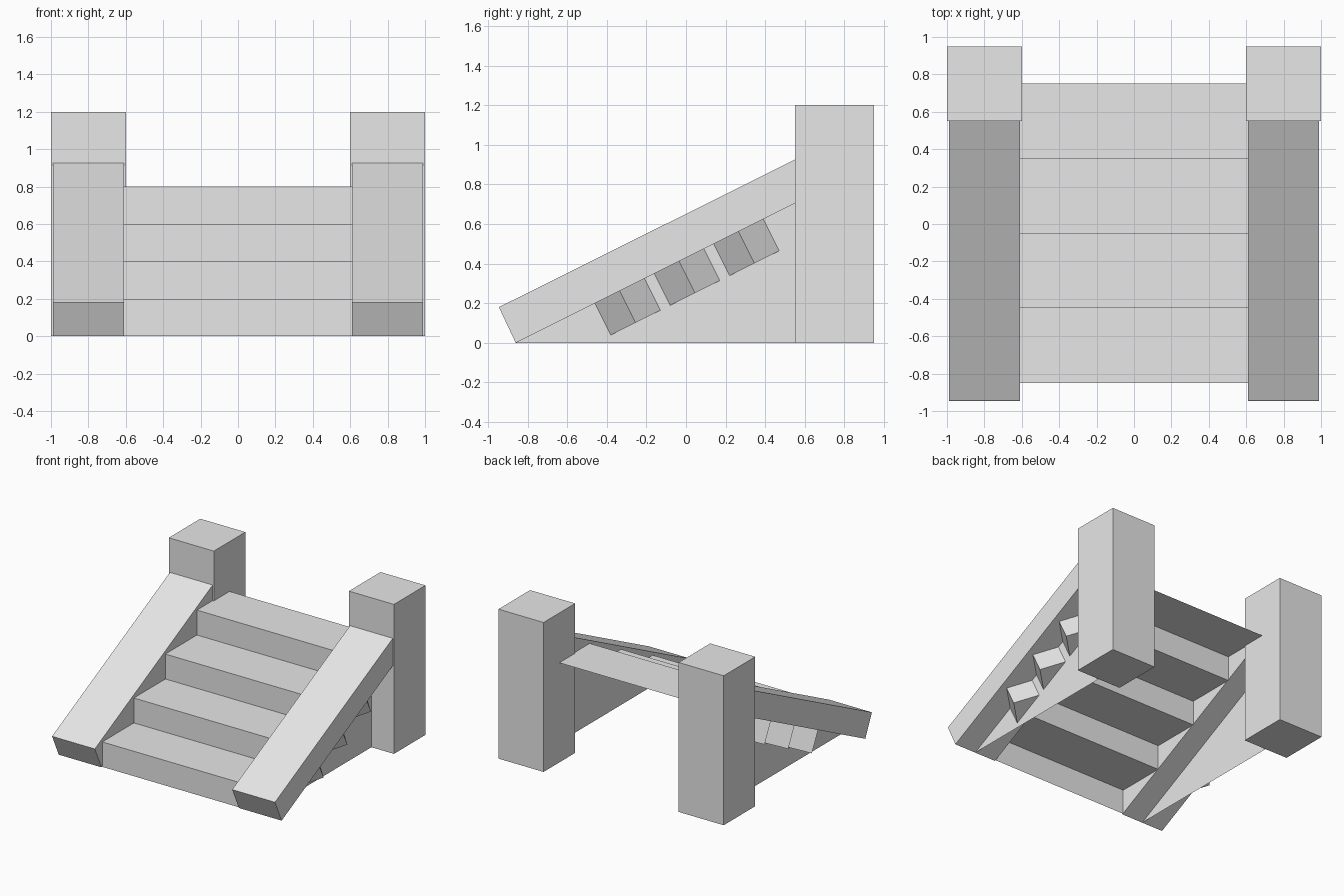
import bpy
import bmesh
from mathutils import Vector

if "Cube" in bpy.data.objects:
    bpy.data.objects.remove(bpy.data.objects["Cube"], do_unlink=True)

stone = bpy.data.materials.new("light_grey_stone")
stone.use_nodes = True
GREY = (0.8, 0.8, 0.8, 1.0)
stone.diffuse_color = GREY
stone.node_tree.nodes["Principled BSDF"].inputs["Base Color"].default_value = GREY


def finish(name, bm):
    """Turn a bmesh into a named object with the stone material."""
    bmesh.ops.recalc_face_normals(bm, faces=bm.faces)
    mesh = bpy.data.meshes.new(name)
    bm.to_mesh(mesh)
    bm.free()
    mesh.materials.append(stone)
    obj = bpy.data.objects.new(name, mesh)
    bpy.context.collection.objects.link(obj)
    return obj


def extrude_profile(name, profile, x0, x1):
    """Closed side profile of (y, z) points swept along x."""
    bm = bmesh.new()
    face = bm.faces.new([bm.verts.new((x0, y, z)) for y, z in profile])
    swept = bmesh.ops.extrude_face_region(bm, geom=[face], use_keep_orig=True)
    moved = [v for v in swept["geom"] if isinstance(v, bmesh.types.BMVert)]
    bmesh.ops.translate(bm, verts=moved, vec=(x1 - x0, 0, 0))
    return finish(name, bm)


# Open staircase: a folded sheet of risers and treads
STEPS, RISE, RUN, FRONT, HALF = 4, 0.2, 0.4, -0.85, 0.61
path = [(FRONT, 0)]
for i in range(STEPS):
    path += [(FRONT + i * RUN, (i + 1) * RISE), (FRONT + (i + 1) * RUN, (i + 1) * RISE)]
bm = bmesh.new()
rows = [[bm.verts.new((x, y, z)) for x in (-HALF, HALF)] for y, z in path]
for a, b in zip(rows, rows[1:]):
    bm.faces.new((a[0], a[1], b[1], b[0]))
stairs = finish("stairs", bm)
if stairs.data.polygons[0].normal.y > 0:
    stairs.data.flip_normals()

# Directions along the sloped rail and down from its underside
along = Vector((0, 2, 1)).normalized()
down = Vector((0, 1, -2)).normalized()

for side, label in ((1, "left"), (-1, "right")):
    # Square back post
    extrude_profile(label + "_post", [(0.55, 0), (0.95, 0), (0.95, 1.2), (0.55, 1.2)],
                    side * 0.6, side)

    # Sloped rail running into the post
    extrude_profile(label + "_rail",
                    [(-0.86, 0), (-0.945, 0.18), (0.6, 0.95), (0.6, 0.73)],
                    side * 0.61, side * 0.99)

    # Thin triangular panel below the rail
    bm = bmesh.new()
    bm.faces.new([bm.verts.new((side * 0.8, y, z))
                  for y, z in ((-0.86, 0), (0.55, 0), (0.55, 0.705))])
    panel = finish(label + "_panel", bm)
    if panel.data.polygons[0].normal.x * side < 0:
        panel.data.flip_normals()

    # Three wedge brackets pointing outwards from the panel
    for n in range(3):
        start = Vector((side * 0.8, -0.46 + n * 0.3, 0.2 + n * 0.15))
        point = Vector((side * 0.14, 0, 0))
        outline = [start, start + along * 0.14 + point, start + along * 0.28]
        bm = bmesh.new()
        top = [bm.verts.new(p) for p in outline]
        base = [bm.verts.new(p + down * 0.18) for p in outline]
        bm.faces.new(top)
        bm.faces.new(base[::-1])
        for i in range(3):
            j = (i + 1) % 3
            bm.faces.new((top[i], base[i], base[j], top[j]))
        finish(f"{label}_bracket_{n + 1}", bm)
